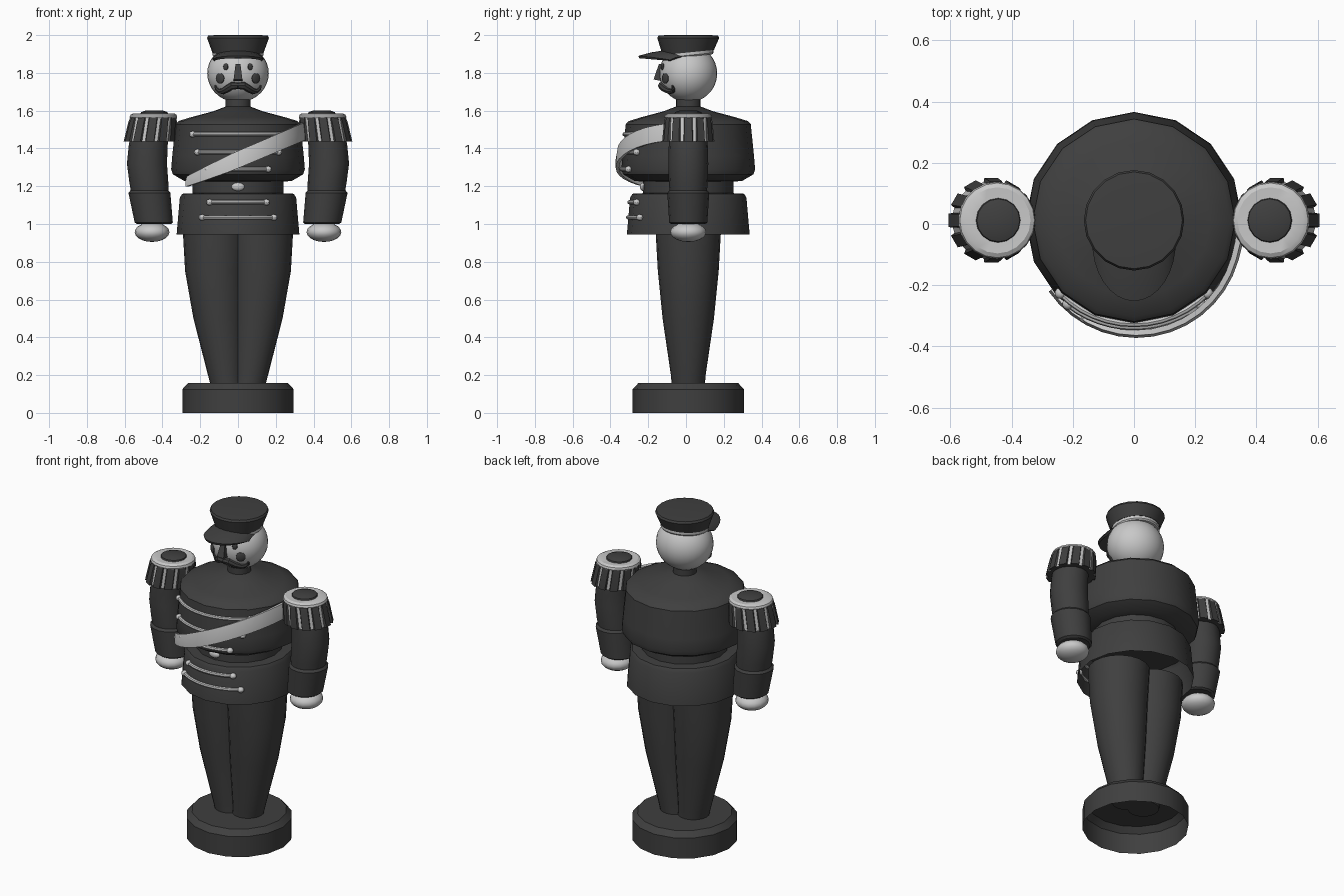
import bpy, bmesh, math
from math import sin, cos, pi, radians
from mathutils import Matrix, Vector

if "Cube" in bpy.data.objects:
    bpy.data.objects.remove(bpy.data.objects["Cube"])

CY = 0.012  # depth of the body axis


def material(name, v):
    m = bpy.data.materials.new(name)
    m.diffuse_color = (v, v, v, 1)
    m.use_nodes = True
    m.node_tree.nodes["Principled BSDF"].inputs["Base Color"].default_value = m.diffuse_color
    return m


DARK = material("charcoal", 0.05)
LIGHT = material("light_grey", 0.58)


def add_mesh(name, verts, faces, *mats):
    me = bpy.data.meshes.new(name)
    me.from_pydata(verts, [], faces)
    for m in mats:
        me.materials.append(m)
    ob = bpy.data.objects.new(name, me)
    bpy.context.collection.objects.link(ob)
    return ob


def loft(name, rings, mat, n=16, bottom=True, top=True):
    """Stack of circles, each (radius, z, centre x), listed bottom to top."""
    verts, faces = [], []
    for r, z, *cx in rings:
        for i in range(n):
            a = 2 * pi * i / n
            verts.append(((cx[0] if cx else 0) + r * cos(a), CY + r * sin(a), z))
    for k in range(len(rings) - 1):
        for i in range(n):
            j = (i + 1) % n
            faces.append((k * n + i, k * n + j, k * n + n + j, k * n + n + i))
    if bottom:
        faces.append(tuple(reversed(range(n))))
    if top:
        faces.append(tuple(range(len(verts) - n, len(verts))))
    return add_mesh(name, verts, faces, mat)


def ball(name, loc, size, mat, u=16, v=10, turn=0):
    bm = bmesh.new()
    bmesh.ops.create_uvsphere(bm, u_segments=u, v_segments=v, radius=1)
    bm.transform(Matrix.Translation(loc) @ Matrix.Rotation(turn, 4, 'Z')
                 @ Matrix.Diagonal((*size, 1)))
    me = bpy.data.meshes.new(name)
    bm.to_mesh(me)
    bm.free()
    me.materials.append(mat)
    ob = bpy.data.objects.new(name, me)
    bpy.context.collection.objects.link(ob)
    return ob


def tube(name, pts, radii, mat):
    cu = bpy.data.curves.new(name, 'CURVE')
    cu.dimensions = '3D'
    cu.bevel_depth = 1
    cu.bevel_resolution = 2
    cu.use_fill_caps = True
    sp = cu.splines.new('POLY')
    sp.points.add(len(pts) - 1)
    for p, co, r in zip(sp.points, pts, radii):
        p.co = (*co, 1)
        p.radius = r
    cu.materials.append(mat)
    ob = bpy.data.objects.new(name, cu)
    bpy.context.collection.objects.link(ob)
    return ob


def solidify(ob, t):
    m = ob.modifiers.new("thickness", 'SOLIDIFY')
    m.thickness = t
    m.offset = 0


# Base: open underneath
loft("base", [(.295, 0), (.295, .125), (.265, .157)], DARK, bottom=False)

# Legs, overlapping at the middle
for s in (-1, 1):
    loft("leg", [(.087, .14, s * .057), (.092, .2, s * .067), (.136, .5, s * .1),
                 (.161, .75, s * .119), (.173, .96, s * .119)], DARK, n=20)

# Coat skirt (open underneath), belt, torso and collar
loft("coat_skirt", [(.325, .945), (.308, 1.14), (.295, 1.16), (.2, 1.165)], DARK, bottom=False)
loft("belt", [(.24, 1.16), (.24, 1.23)], DARK)
loft("torso", [(.21, 1.222), (.285, 1.228), (.345, 1.263), (.354, 1.29), (.348, 1.36),
               (.331, 1.528), (.315, 1.545), (.25, 1.565), (.13, 1.597), (.065, 1.622)], DARK)
loft("collar", [(.066, 1.59), (.066, 1.68)], DARK)
ball("belt_buckle", (0, CY - .24, 1.197), (.035, .016, .022), LIGHT)

# Cord fastenings with round ends, following the coat front
for z, r, half in ((1.475, .338, .24), (1.38, .348, .215), (1.29, .355, .16),
                   (1.115, .312, .15), (1.035, .319, .19)):
    amax = math.asin(half / r)
    pts = [(r * sin(a), CY - r * cos(a), z)
           for a in (amax * (i / 6 - 1) for i in range(13))]
    tube("cord", pts, [.011] * 13, LIGHT)
    for p in (pts[0], pts[-1]):
        ball("cord_end", p, (.019, .019, .017), LIGHT, 10, 6)

# Sash across the chest
verts, faces, N = [], [], 16
for i in range(N + 1):
    t = i / N
    a = radians(-50 + 136 * t)
    r = .35 + .022 * sin(pi * min(1, t * 1.1))
    x = r * sin(a)
    zc = 1.34 + x * .435
    h = .026 + .019 * min(1, t * 3)
    for k in (-1, 0, 1):
        rr = r + (.004 if k == 0 else -.004 * k)
        verts.append((rr * sin(a), CY - rr * cos(a), zc + k * h))
    if i:
        b = 3 * i
        faces += [(b - 3, b, b + 1, b - 2), (b - 2, b + 1, b + 2, b - 1)]
solidify(add_mesh("sash", verts, faces, LIGHT), .018)

# Arms with shoulder pieces
for s in (-1, 1):
    loft("sleeve", [(.097, 1.15, s * .466), (.103, 1.22, s * .472), (.106, 1.32, s * .482),
                    (.103, 1.42, s * .475), (.1, 1.54, s * .455)], DARK)
    loft("cuff", [(.09, 1.0, s * .445), (.101, 1.008, s * .446), (.111, 1.165, s * .469),
                  (.1, 1.178, s * .469)], DARK)
    ball("hand", (s * .455, CY, .957), (.092, .095, .052), LIGHT)
    # Fringe: dark pleats with light grooves
    verts, faces, ribs = [], [], 12
    rings = ((.14, 1.437, .467, .905), (.13, 1.54, .452, .945), (.124, 1.565, .448, .99))
    for r, z, cx, groove in rings:
        for i in range(ribs):
            for deg, deep in ((-9, 0), (9, 0), (11, 1), (19, 1)):
                a = radians(30 * i + deg)
                q = r * (groove if deep else 1)
                verts.append((s * cx + q * cos(a), CY + q * sin(a), z))
    n = ribs * 4
    for k in range(2):
        for i in range(n):
            j = (i + 1) % n
            faces.append((k * n + i, k * n + j, k * n + n + j, k * n + n + i))
    faces.append(tuple(reversed(range(n))))
    fringe = add_mesh("shoulder_fringe", verts, faces, DARK, LIGHT)
    for p in fringe.data.polygons:
        if p.index < 2 * n and p.index % 4 == 2:
            p.material_index = 1
    loft("shoulder_disc", [(.122, 1.555, s * .448), (.126, 1.566, s * .448),
                           (.122, 1.578, s * .447), (.108, 1.586, s * .446),
                           (.07, 1.584, s * .445)], LIGHT, n=20)
    loft("shoulder_button", [(.074, 1.58, s * .444), (.07, 1.592, s * .443),
                             (.045, 1.601, s * .443)], DARK)

# Head and face
HC, HR = Vector((0, CY, 1.797)), Vector((.163, .153, .153))
ball("head", HC, HR, LIGHT, 28, 18)


def face_y(x, z):
    q = 1 - (x / HR.x) ** 2 - ((z - HC.z) / HR.z) ** 2
    return HC.y - HR.y * math.sqrt(max(q, 0))


for s in (-1, 1):
    ball("eye", (s * .065, face_y(.065, 1.832), 1.832), (.015, .008, .019), DARK, 12, 8, s * .42)
    ball("cheek", (s * .095, face_y(.095, 1.771), 1.771), (.028, .009, .028), DARK, 14, 8, s * .65)
    path = ((0, 1.732, .018), (.03, 1.733, .021), (.055, 1.717, .02), (.08, 1.703, .017),
            (.1, 1.705, .013), (.114, 1.717, .01), (.121, 1.733, .005))
    tube("moustache", [(s * x, face_y(x, z) - .004, z) for x, z, r in path],
         [r for *_, r in path], DARK)

# Wedge nose
nose = []
for w, y, z in ((.013, -.12, 1.848), (.013, -.143, 1.848), (.023, -.172, 1.765),
                (.023, -.12, 1.755)):
    nose += [(-w, y, z), (w, y, z)]
add_mesh("nose", nose, [(0, 1, 3, 2), (2, 3, 5, 4), (4, 5, 7, 6), (6, 7, 1, 0),
                        (0, 2, 4, 6), (1, 7, 5, 3)], DARK)

# Cap with its lower rim dipping to the front, and a light trim below
cap = loft("cap", [(.136, 1.908), (.164, 1.985), (.158, 1.997), (.12, 2.0)], DARK, n=20)
trim = loft("cap_trim", [(.128, 1.886), (.134, 1.893), (.134, 1.91)], LIGHT, n=20)
for ob in (cap, trim):
    for v in ob.data.vertices:
        if v.co.z < 1.95:
            v.co.z += .1 * (v.co.y - CY)

# Cap peak
verts, faces, N = [], [], 14
for i in range(N + 1):
    t = 2 * i / N - 1
    a, b = radians(75) * t, radians(84) * t
    p = Vector((.13 * sin(a), CY - .13 * cos(a), 1.912 - .03 * t * t))
    q = Vector((.13 * sin(b), -.065 - .185 * cos(b), 1.884 - .018 * t * t))
    verts += [p, (p + q) / 2 + Vector((0, 0, .004)), q]
    if i:
        k = 3 * i
        faces += [(k - 3, k - 2, k + 1, k), (k - 2, k - 1, k + 2, k + 1)]
solidify(add_mesh("cap_peak", verts, faces, DARK), .013)

# Turn everything into meshes and smooth all but the sharp edges
bpy.ops.object.select_all(action='SELECT')
bpy.context.view_layer.objects.active = bpy.data.objects["base"]
bpy.ops.object.convert(target='MESH')
bpy.ops.object.shade_smooth_by_angle(angle=radians(32))
